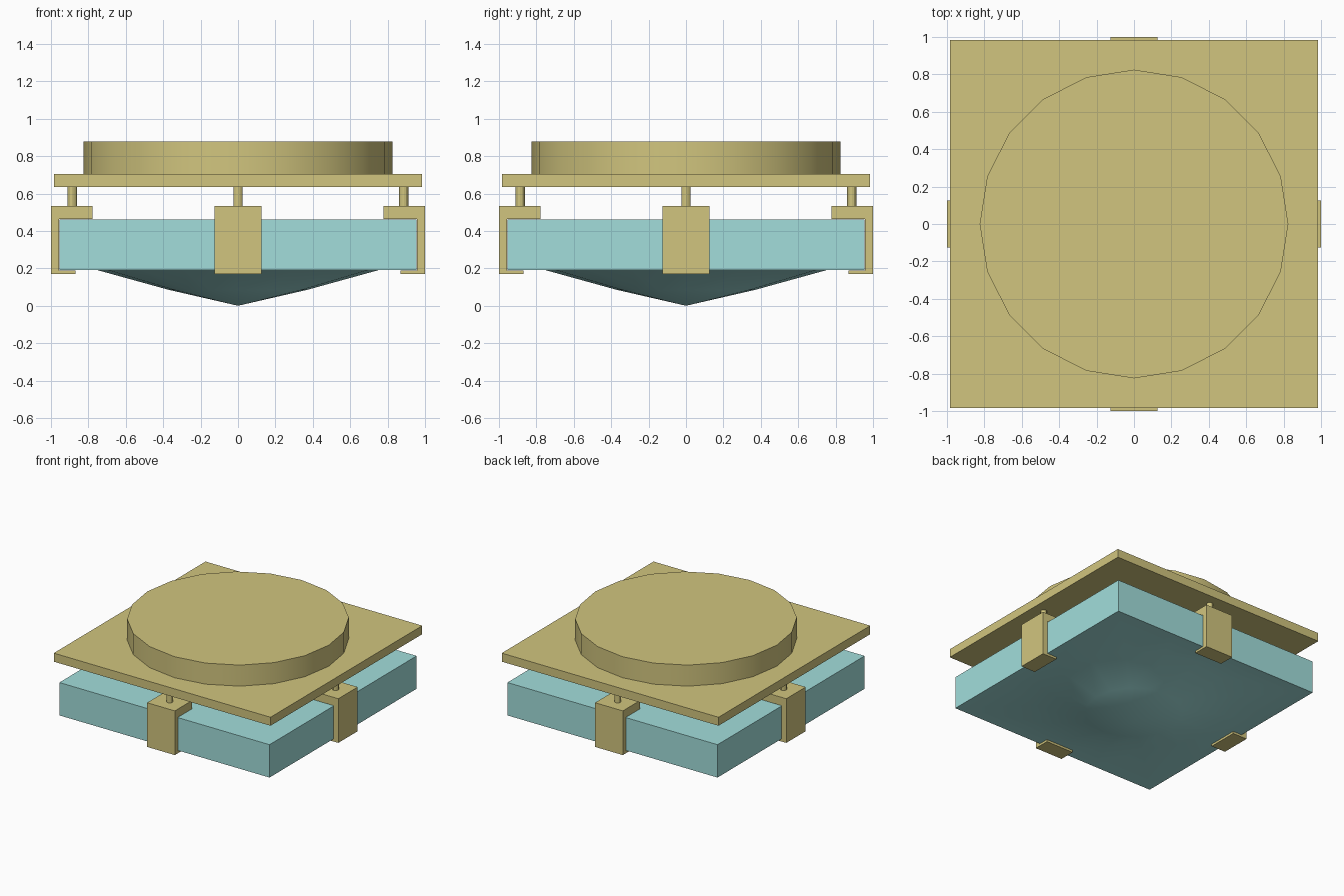
import bpy, bmesh, math
from mathutils import Matrix

if "Cube" in bpy.data.objects:
    bpy.data.objects.remove(bpy.data.objects["Cube"])


def material(name, color):
    m = bpy.data.materials.new(name)
    m.diffuse_color = color
    m.use_nodes = True
    m.node_tree.nodes["Principled BSDF"].inputs["Base Color"].default_value = m.diffuse_color
    return m


GOLD = material("gold", (0.64, 0.56, 0.21, 1))
GLASS = material("pale_glass", (0.36, 0.73, 0.71, 1))


def finish(name, bm, mat, smooth=False):
    bmesh.ops.recalc_face_normals(bm, faces=bm.faces)
    mesh = bpy.data.meshes.new(name)
    bm.to_mesh(mesh)
    bm.free()
    mesh.materials.append(mat)
    ob = bpy.data.objects.new(name, mesh)
    bpy.context.collection.objects.link(ob)
    if smooth:
        bpy.ops.object.select_all(action='DESELECT')
        ob.select_set(True)
        bpy.context.view_layer.objects.active = ob
        bpy.ops.object.shade_smooth_by_angle(angle=math.radians(30))
    return ob


def cylinder(name, x, y, r, z0, z1, sides):
    bm = bmesh.new()
    bmesh.ops.create_cone(bm, cap_ends=True, segments=sides, radius1=r, radius2=r, depth=z1 - z0,
                          matrix=Matrix.Translation((x, y, (z0 + z1) / 2)))
    return finish(name, bm, GOLD, True)


# square top plate
bm = bmesh.new()
bmesh.ops.create_cube(bm, size=1, matrix=Matrix.Translation((0, 0, 0.67)) @ Matrix.Diagonal((1.97, 1.97, 0.07, 1)))
finish("mount_plate", bm, GOLD)

# round base on top of the plate
cylinder("ceiling_disc", 0, 0, 0.825, 0.705, 0.878, 20)

# glass block with a shallow point bulging from its underside
N = 16
bm = bmesh.new()


def ring(radius, z, square=False):
    verts = []
    for i in range(N):
        a = math.tau * i / N
        c, s = math.cos(a), math.sin(a)
        k = radius / max(abs(c), abs(s)) if square else radius
        verts.append(bm.verts.new((k * c, k * s, z)))
    return verts


rings = [ring(0.37, 0.085), ring(0.75, 0.19), ring(0.955, 0.19, True), ring(0.955, 0.46, True)]
tip = bm.verts.new((0, 0, 0))
for i in range(N):
    j = (i + 1) % N
    bm.faces.new((tip, rings[0][j], rings[0][i]))
    for a, b in zip(rings, rings[1:]):
        bm.faces.new((a[i], a[j], b[j], b[i]))
bm.faces.new(rings[3])
finish("glass_block", bm, GLASS, True)

# C-shaped clamps and hanging pins on all four sides
PROFILE = [(1.0, 0.17), (1.0, 0.533), (0.777, 0.533), (0.777, 0.465),
           (0.957, 0.465), (0.957, 0.188), (0.87, 0.188), (0.87, 0.17)]
for n, side in enumerate(("right", "back", "left", "front")):
    a = n * math.pi / 2
    bm = bmesh.new()
    face = bm.faces.new([bm.verts.new((x, -0.126, z)) for x, z in PROFILE])
    ext = bmesh.ops.extrude_face_region(bm, geom=[face])
    bmesh.ops.translate(bm, vec=(0, 0.252, 0), verts=[v for v in ext["geom"] if isinstance(v, bmesh.types.BMVert)])
    bmesh.ops.rotate(bm, matrix=Matrix.Rotation(a, 3, 'Z'), verts=bm.verts)
    finish(side + "_clamp", bm, GOLD)
    cylinder(side + "_pin", 0.887 * math.cos(a), 0.887 * math.sin(a), 0.025, 0.53, 0.64, 12)
